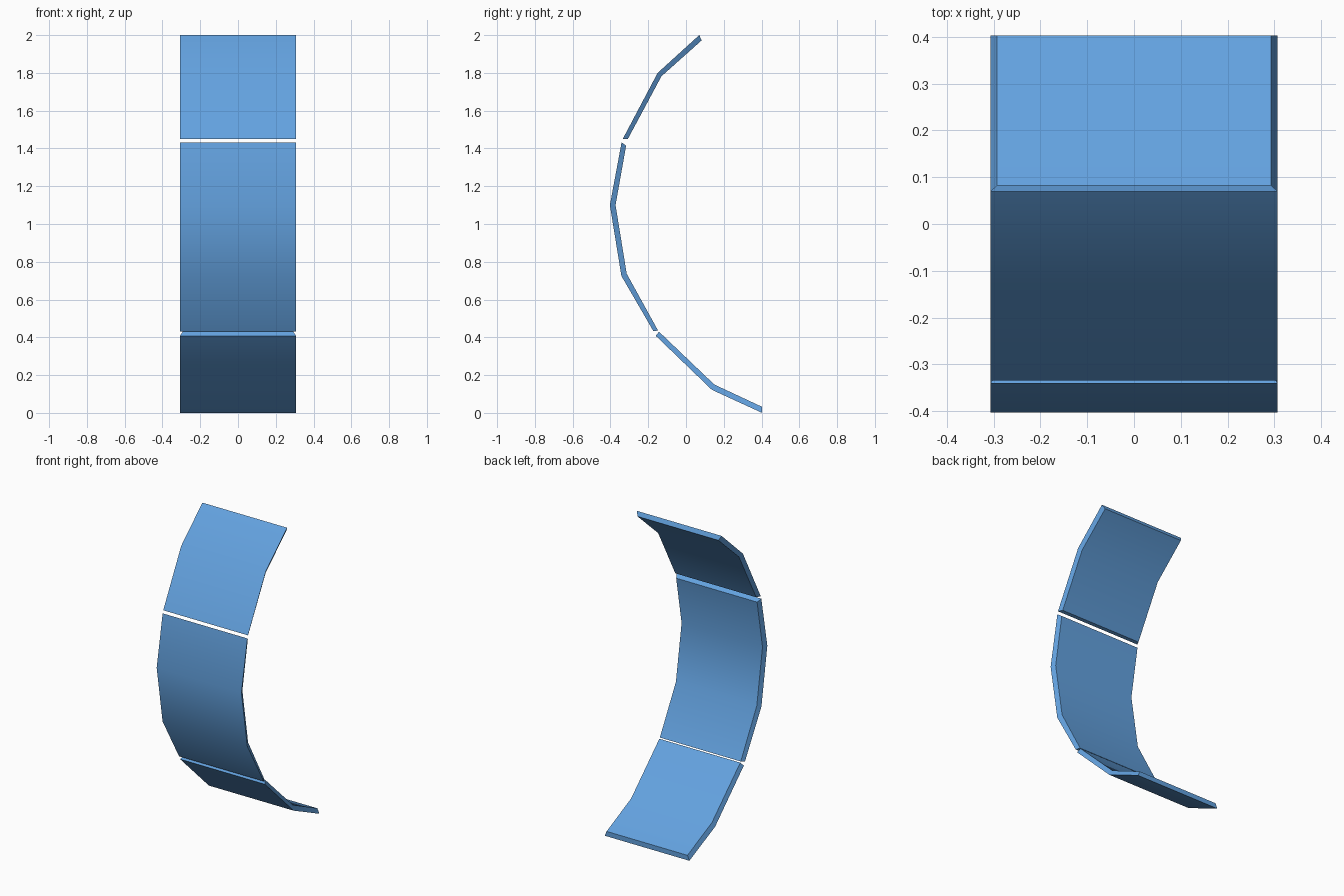
import bpy
import bmesh
import math

default = bpy.data.objects.get("Cube")
if default:
    bpy.data.objects.remove(default, do_unlink=True)

blue = bpy.data.materials.new("sky_blue")
blue.use_nodes = True
colour = (0.125, 0.36, 0.74, 1)
blue.diffuse_color = colour
blue.node_tree.nodes["Principled BSDF"].inputs["Base Color"].default_value = colour

OUTER_HALF = 0.307   # half width of the convex face
INNER_HALF = 0.293   # the rim tapers in towards the concave face


def curved_panel(name, outer, inner):
    """Bent plate from matching outer and inner (y, z) profiles."""
    bm = bmesh.new()
    rings = []
    for (oy, oz), (iy, iz) in zip(outer, inner):
        rings.append([bm.verts.new(co) for co in (
            (-OUTER_HALF, oy, oz), (OUTER_HALF, oy, oz),
            (INNER_HALF, iy, iz), (-INNER_HALF, iy, iz))])
    for a, b in zip(rings, rings[1:]):
        for i in range(4):
            j = (i + 1) % 4
            bm.faces.new((a[i], a[j], b[j], b[i]))
    bm.faces.new(rings[0])
    bm.faces.new(rings[-1])
    bmesh.ops.recalc_face_normals(bm, faces=bm.faces)
    mesh = bpy.data.meshes.new(name)
    bm.to_mesh(mesh)
    bm.free()
    mesh.materials.append(blue)
    obj = bpy.data.objects.new(name, mesh)
    bpy.context.collection.objects.link(obj)
    # Soft bends along the curve, crisp rims
    bpy.ops.object.select_all(action="DESELECT")
    obj.select_set(True)
    bpy.context.view_layer.objects.active = obj
    bpy.ops.object.shade_smooth_by_angle(angle=math.radians(35))
    return obj


# Upper plate, leaning back at the top
curved_panel("upper_panel",
             [(0.07, 2.0), (-0.15, 1.80), (-0.335, 1.45)],
             [(0.083, 1.972), (-0.13, 1.782), (-0.308, 1.45)])

# Middle plate, the most forward part of the arc
curved_panel("middle_panel",
             [(-0.341, 1.432), (-0.403, 1.10), (-0.342, 0.725), (-0.172, 0.432)],
             [(-0.317, 1.415), (-0.373, 1.10), (-0.314, 0.737), (-0.148, 0.436)])

# Lower plate, sweeping back to the ground
curved_panel("lower_panel",
             [(-0.16, 0.408), (0.137, 0.122), (0.403, 0.0)],
             [(-0.143, 0.43), (0.15, 0.15), (0.403, 0.032)])
